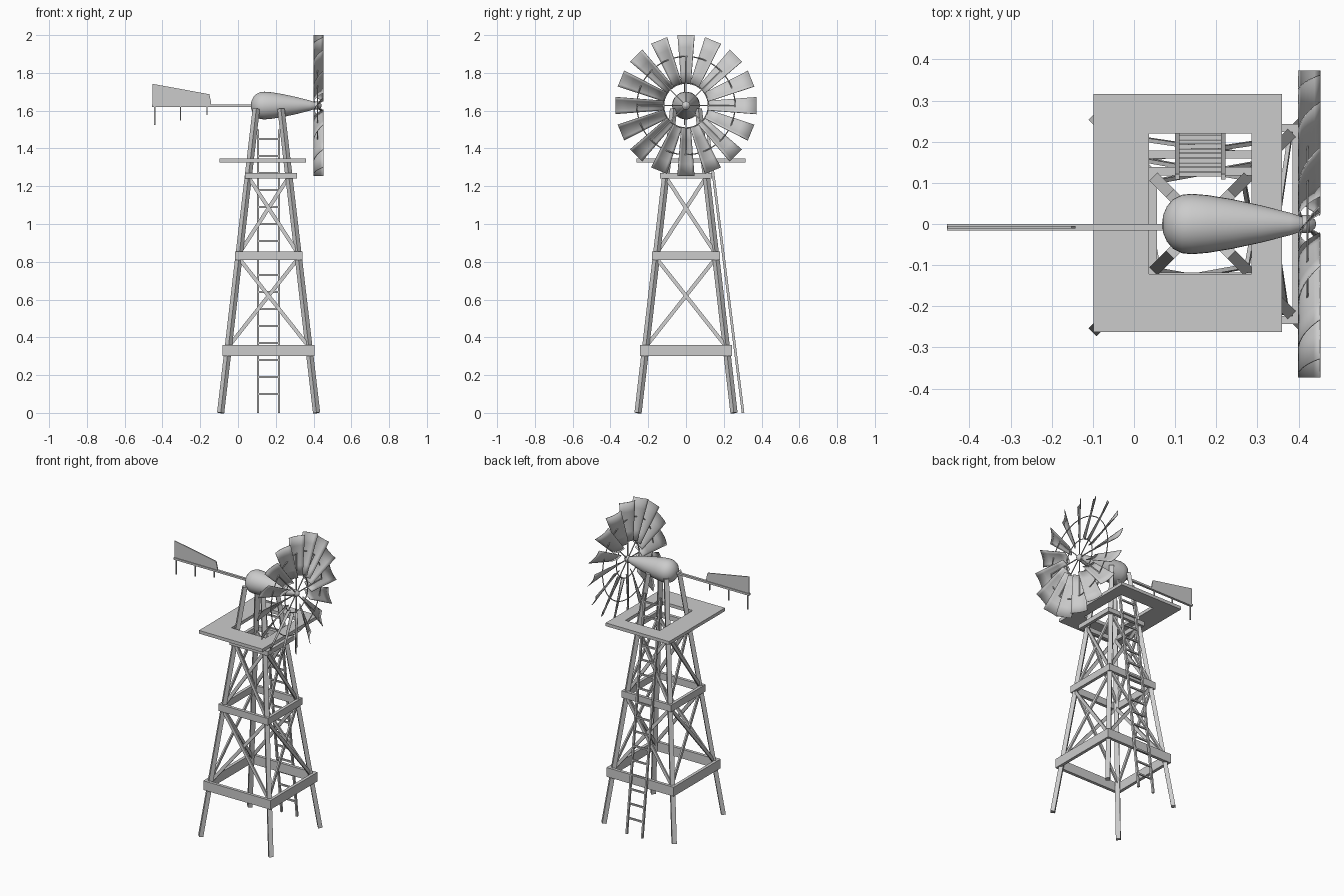
import bpy, bmesh, math
from mathutils import Vector, Matrix

if "Cube" in bpy.data.objects:
    bpy.data.objects.remove(bpy.data.objects["Cube"])

CX = 0.162          # tower axis
HZ = 1.627          # hub height
WX = 0.422          # wheel plane


def finish(bm, name, smooth=False):
    bmesh.ops.recalc_face_normals(bm, faces=bm.faces[:])
    me = bpy.data.meshes.new(name)
    bm.to_mesh(me)
    bm.free()
    ob = bpy.data.objects.new(name, me)
    bpy.context.collection.objects.link(ob)
    if smooth:
        bpy.context.view_layer.objects.active = ob
        ob.select_set(True)
        bpy.ops.object.shade_smooth_by_angle(angle=math.radians(40))
        ob.select_set(False)
    return ob


def add_box(bm, lo, hi):
    lo, hi = Vector(lo), Vector(hi)
    m = Matrix.Translation((lo + hi) / 2) @ Matrix.Diagonal((*(hi - lo), 1))
    bmesh.ops.create_cube(bm, size=1, matrix=m)


def add_bar(bm, a, b, w, d, side):
    """Rectangular bar from a to b; w is measured along 'side'."""
    a, b = Vector(a), Vector(b)
    z = (b - a).normalized()
    x = Vector(side)
    x = (x - z * x.dot(z)).normalized()
    y = z.cross(x)
    m = Matrix((x * w, y * d, b - a)).transposed().to_4x4()
    bmesh.ops.create_cube(bm, size=1, matrix=Matrix.Translation((a + b) / 2) @ m)


def add_frame(bm, outer, inner, z0, z1):
    """Rectangular frame; rectangles are (x0, x1, y0, y1)."""
    def loop(r, z):
        return [bm.verts.new((x, y, z)) for x, y in
                ((r[0], r[2]), (r[1], r[2]), (r[1], r[3]), (r[0], r[3]))]
    rings = [loop(outer, z0), loop(outer, z1), loop(inner, z1), loop(inner, z0)]
    for k in range(4):
        p, q = rings[k], rings[(k + 1) % 4]
        for i in range(4):
            j = (i + 1) % 4
            bm.faces.new((p[i], p[j], q[j], q[i]))


def spread(z):      # half distance between legs at height z
    return 0.254 - 0.117 * z


def leg_point(sx, sy, z):
    return Vector((CX + sx * spread(z), sy * spread(z), z))


# Four splayed legs, turned 45 degrees
bm = bmesh.new()
for sx in (-1, 1):
    for sy in (-1, 1):
        add_bar(bm, leg_point(sx, sy, 0), leg_point(sx, sy, 1.61), 0.028, 0.026, (sx, -sy, 0))
finish(bm, "tower_legs")

# Horizontal beam rings
bm = bmesh.new()
for z0, z1, h, dx in ((0.30, 0.36, 0.243, 0), (0.81, 0.855, 0.179, 0), (1.24, 1.27, 0.138, 0.012)):
    t = 0.02
    add_frame(bm, (CX + dx - h, CX + dx + h, -h, h),
              (CX + dx - h + t, CX + dx + h - t, -h + t, h - t), z0, z1)
finish(bm, "beam_rings")

# Crossed braces on all four sides
bm = bmesh.new()
for z0, z1 in ((0.35, 0.82), (0.845, 1.25)):
    for k in range(4):
        rot = Matrix.Translation((CX, 0, 0)) @ Matrix.Rotation(k * math.pi / 2, 4, 'Z')
        for s in (-1, 1):
            off = 0.004 * s
            a = rot @ Vector((-s * spread(z0), -spread(z0) + off, z0))
            b = rot @ Vector((s * spread(z1), -spread(z1) + off, z1))
            add_bar(bm, a, b, 0.010, 0.02, rot.to_3x3() @ Vector((0, 1, 0)))
finish(bm, "cross_braces")

# Platform with hatch opening
bm = bmesh.new()
add_frame(bm, (-0.099, 0.36, -0.262, 0.316), (0.037, 0.285, -0.122, 0.22), 1.325, 1.346)
finish(bm, "platform")

# Ladder leaning on the back
bm = bmesh.new()
def ladder_y(z):
    return 0.302 - 0.125 * z
for x in (0.105, 0.217):
    add_bar(bm, (x, ladder_y(0), 0), (x, ladder_y(1.5), 1.5), 0.011, 0.014, (1, 0, 0))
for i in range(16):
    z = 0.10 + i * 0.09
    add_bar(bm, (0.105, ladder_y(z), z), (0.217, ladder_y(z), z), 0.01, 0.01, (0, 0, 1))
finish(bm, "ladder")


def lathe_x(name, profile, seg):
    """Spin (x, radius) points around the wheel axis."""
    bm = bmesh.new()
    vs = [bm.verts.new((x, 0, HZ + r)) for x, r in profile]
    es = [bm.edges.new(p) for p in zip(vs, vs[1:])]
    bmesh.ops.spin(bm, geom=vs + es, cent=(0, 0, HZ), axis=(1, 0, 0),
                   angle=2 * math.pi, steps=seg, use_duplicate=False)
    bmesh.ops.remove_doubles(bm, verts=bm.verts[:], dist=1e-4)
    return finish(bm, name, True)


# Teardrop gear housing and wheel hub
lathe_x("gear_housing", [(0.068, 0), (0.071, 0.022), (0.08, 0.043), (0.096, 0.061), (0.117, 0.071),
                         (0.14, 0.0735), (0.18, 0.070), (0.24, 0.060), (0.31, 0.045),
                         (0.38, 0.027), (0.41, 0.017), (0.418, 0.008), (0.42, 0)], 32)
lathe_x("wheel_hub", [(0.408, 0), (0.408, 0.022), (0.426, 0.022), (0.44, 0.01), (0.443, 0)], 16)

# Sixteen pitched, cambered blades
N, rows, cols = 16, 4, 6
bm = bmesh.new()
for k in range(N):
    rot = Matrix.Translation((WX, 0, HZ)) @ Matrix.Rotation(2 * math.pi * k / N, 4, 'X')
    grid = []
    for i in range(rows + 1):
        f = i / rows
        half = 0.025 + 0.020 * f
        grid.append([])
        for j in range(cols + 1):
            s = 2 * j / cols - 1
            x = 0.026 * s + 0.010 * (s * s - 0.6)
            grid[-1].append(bm.verts.new(rot @ Vector((x, half * s, 0.117 + 0.256 * f))))
    for i in range(rows):
        for j in range(cols):
            bm.faces.new((grid[i][j], grid[i][j + 1], grid[i + 1][j + 1], grid[i + 1][j]))
blades = finish(bm, "wheel_blades", True)
sol = blades.modifiers.new("thickness", 'SOLIDIFY')
sol.thickness = 0.003
sol.offset = 0

# Wire rings and spokes of the wheel
for name, r in (("inner_wheel_ring", 0.118), ("outer_wheel_ring", 0.26)):
    bpy.ops.mesh.primitive_torus_add(location=(WX, 0, HZ), rotation=(0, math.pi / 2, 0), major_radius=r,
                                     minor_radius=0.003, major_segments=64, minor_segments=6)
    bpy.context.object.name = name
bm = bmesh.new()
for k in range(8):
    a = math.pi * k / 4
    d = Vector((0, math.sin(a), math.cos(a)))
    c = Vector((WX, 0, HZ))
    add_bar(bm, c, c + d * 0.26, 0.005, 0.005, (1, 0, 0))
finish(bm, "wheel_spokes")

# Tail boom, posts and vane
TY = -0.008
bm = bmesh.new()
add_box(bm, (-0.455, TY - 0.008, HZ - 0.007), (0.10, TY + 0.008, HZ + 0.006))
finish(bm, "tail_boom")
bm = bmesh.new()
for x, z0, z1 in ((-0.441, 1.525, 1.73), (-0.304, 1.548, 1.708), (-0.165, 1.577, 1.685)):
    add_box(bm, (x - 0.003, TY - 0.003, z0), (x + 0.003, TY + 0.003, z1))
finish(bm, "tail_posts")
bm = bmesh.new()
f = bm.faces.new([bm.verts.new((x, TY - 0.003, z)) for x, z in
                  ((-0.453, 1.63), (-0.142, 1.63), (-0.142, 1.645), (-0.152, 1.687), (-0.453, 1.742))])
ext = bmesh.ops.extrude_face_region(bm, geom=[f])
bmesh.ops.translate(bm, vec=(0, 0.006, 0), verts=[v for v in ext["geom"] if isinstance(v, bmesh.types.BMVert)])
finish(bm, "tail_vane")
